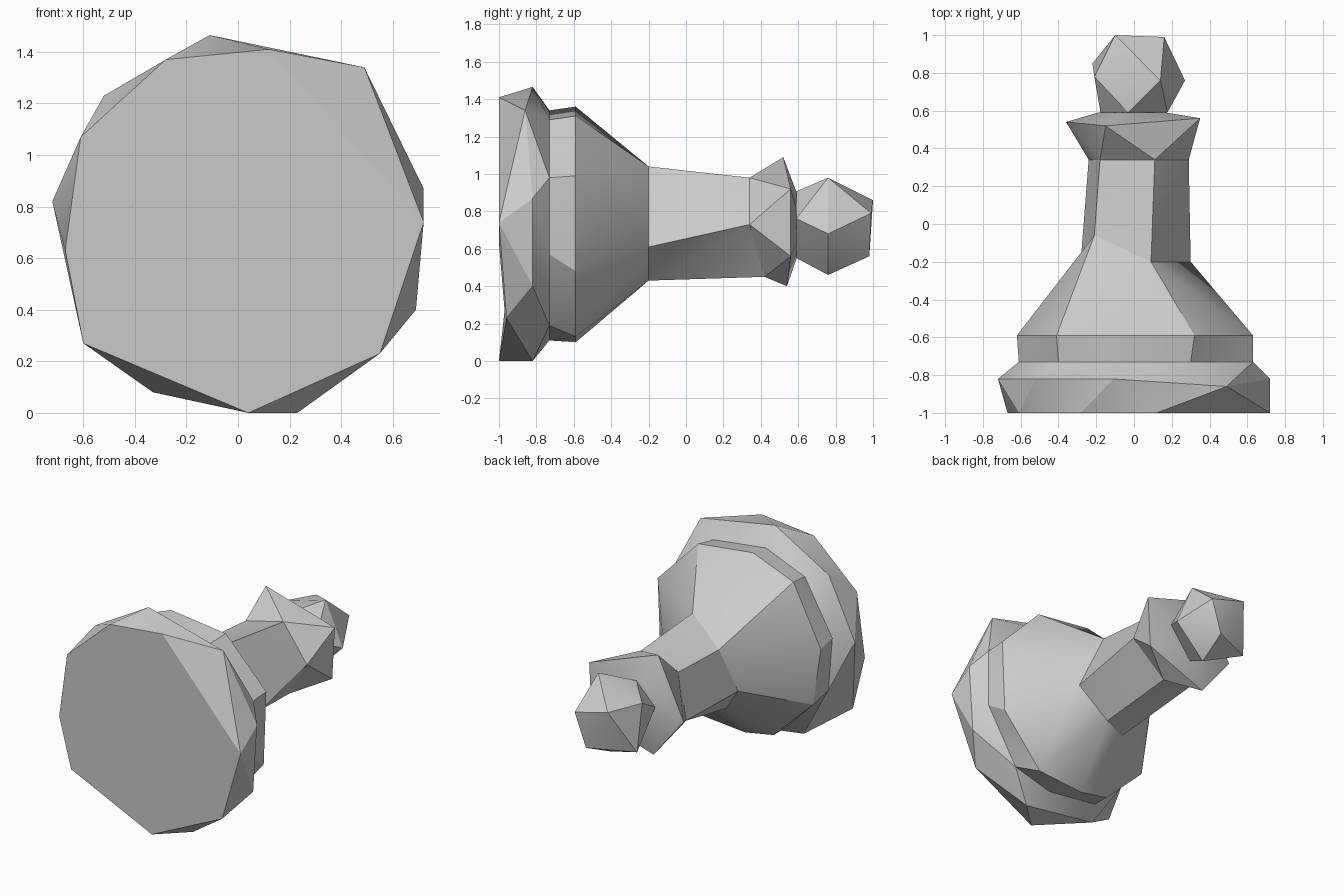
import bpy
import bmesh
from math import atan2, cos, sin, radians, tau
from mathutils import Vector

AXIS_Z = 0.73  # height of the lying piece's long axis

default_cube = bpy.data.objects.get("Cube")
if default_cube:
    bpy.data.objects.remove(default_cube, do_unlink=True)

stone = bpy.data.materials.new("plain_grey")
stone.use_nodes = True
grey = (0.6, 0.6, 0.6, 1.0)
stone.diffuse_color = grey
stone.node_tree.nodes["Principled BSDF"].inputs["Base Color"].default_value = grey


def ring(y, outline):
    """Cross-section from (x, z) or (x, z, y shift) points, sorted about the axis."""
    points = [Vector((p[0], y + (p[2] if len(p) > 2 else 0), p[1])) for p in outline]
    return sorted(points, key=lambda p: atan2(p.z - AXIS_Z, p.x) % tau)


def polar_ring(y, radius, angles):
    """Cross-section of one radius with corners at the given angles."""
    return ring(y, [(radius * cos(radians(a)), AXIS_Z + radius * sin(radians(a)))
                    for a in angles])


def bridge(bm, lower, upper):
    """Triangulate between two rings, always taking the shorter diagonal."""
    n, m = len(lower), len(upper)
    start = min(range(m), key=lambda k: (upper[k].co - lower[0].co).length)
    upper = upper[start:] + upper[:start]
    i = j = 0
    while i < n or j < m:
        a, b = lower[i % n], upper[j % m]
        next_a, next_b = lower[(i + 1) % n], upper[(j + 1) % m]
        step_lower = j == m or (i < n and (next_a.co - b.co).length
                                < (next_b.co - a.co).length)
        if step_lower:
            bm.faces.new((a, b, next_a))
            i += 1
        else:
            bm.faces.new((a, b, next_b))
            j += 1


def loft(name, rings, close_front=False, close_back=False):
    """Skin a chain of rings into one faceted part."""
    bm = bmesh.new()
    loops = [[bm.verts.new(p) for p in points] for points in rings]
    for lower, upper in zip(loops, loops[1:]):
        bridge(bm, lower, upper)
    if close_front:
        bm.faces.new(loops[0])
    if close_back:
        bm.faces.new(loops[-1][::-1])
    mesh = bpy.data.meshes.new(name)
    bm.to_mesh(mesh)
    bm.free()
    mesh.materials.append(stone)
    part = bpy.data.objects.new(name, mesh)
    bpy.context.collection.objects.link(part)
    bpy.ops.object.select_all(action="DESELECT")
    part.select_set(True)
    bpy.context.view_layer.objects.active = part
    bpy.ops.object.shade_smooth_by_angle(angle=radians(30))
    return part


# Cross-sections from the foot to the neck
foot = ring(-1.0, [(0.04, 0), (0.55, 0.23, 0.04), (0.72, 0.74), (0.12, 1.41),
                   (-0.28, 1.37), (-0.61, 1.07), (-0.67, 0.63), (-0.6, 0.27, 0.03)])
rim = ring(-0.82, [(0.23, 0), (0.69, 0.4), (0.72, 0.87), (0.49, 1.34, -0.04),
                   (-0.11, 1.465), (-0.52, 1.23), (-0.72, 0.82), (-0.33, 0.08)])
groove = ring(-0.73, [(0.63, 0.57), (0.63, 0.98), (0.3, 1.29), (-0.1, 1.34),
                      (-0.4, 1.22), (-0.61, 0.85), (-0.58, 0.48), (-0.28, 0.16),
                      (0.11, 0.11), (0.4, 0.19)])
band = ring(-0.59, [(0.61, 0.48), (0.63, 0.99), (0.32, 1.31), (-0.1, 1.36),
                    (-0.41, 1.24), (-0.62, 0.83), (-0.56, 0.43), (-0.26, 0.14),
                    (-0.04, 0.1), (0.31, 0.13)])
waist = ring(-0.2, [(0.3, 0.61), (0.09, 1.04), (-0.21, 0.92, 0.14),
                    (-0.28, 0.61, 0.03), (-0.12, 0.41, -0.07), (0.06, 0.43)])
neck = ring(0.34, [(0.29, 0.73), (0.11, 0.98), (-0.18, 0.91),
                   (-0.24, 0.59), (0.1, 0.45, 0.08)])
flare = ring(0.54, [(0.35, 0.92, 0.02), (-0.15, 1.09, -0.02), (-0.36, 0.69),
                    (-0.13, 0.4), (0.33, 0.56, 0.02)])
lip = polar_ring(0.59, 0.19, (28, 113, 185, 257, 329))

# Turned body parts, stacked along the axis
loft("base", [foot, rim, groove], close_front=True)
loft("lower_band", [groove, band])
loft("sloping_body", [band, waist])
loft("shaft", [waist, neck])
loft("collar", [neck, flare, lip], close_back=True)

# Faceted ball on top
loft("head", [
    polar_ring(0.59, 0.18, (10, 100, 170, 275)),
    ring(0.76, [(0.27, 0.68), (0.14, 0.98), (-0.21, 0.87, 0.02),
                (-0.22, 0.56, 0.09), (0.05, 0.46)]),
    ring(0.99, [(0.16, 0.79), (-0.1, 0.86, 0.01), (0.08, 0.56, -0.01)]),
], close_front=True, close_back=True)
